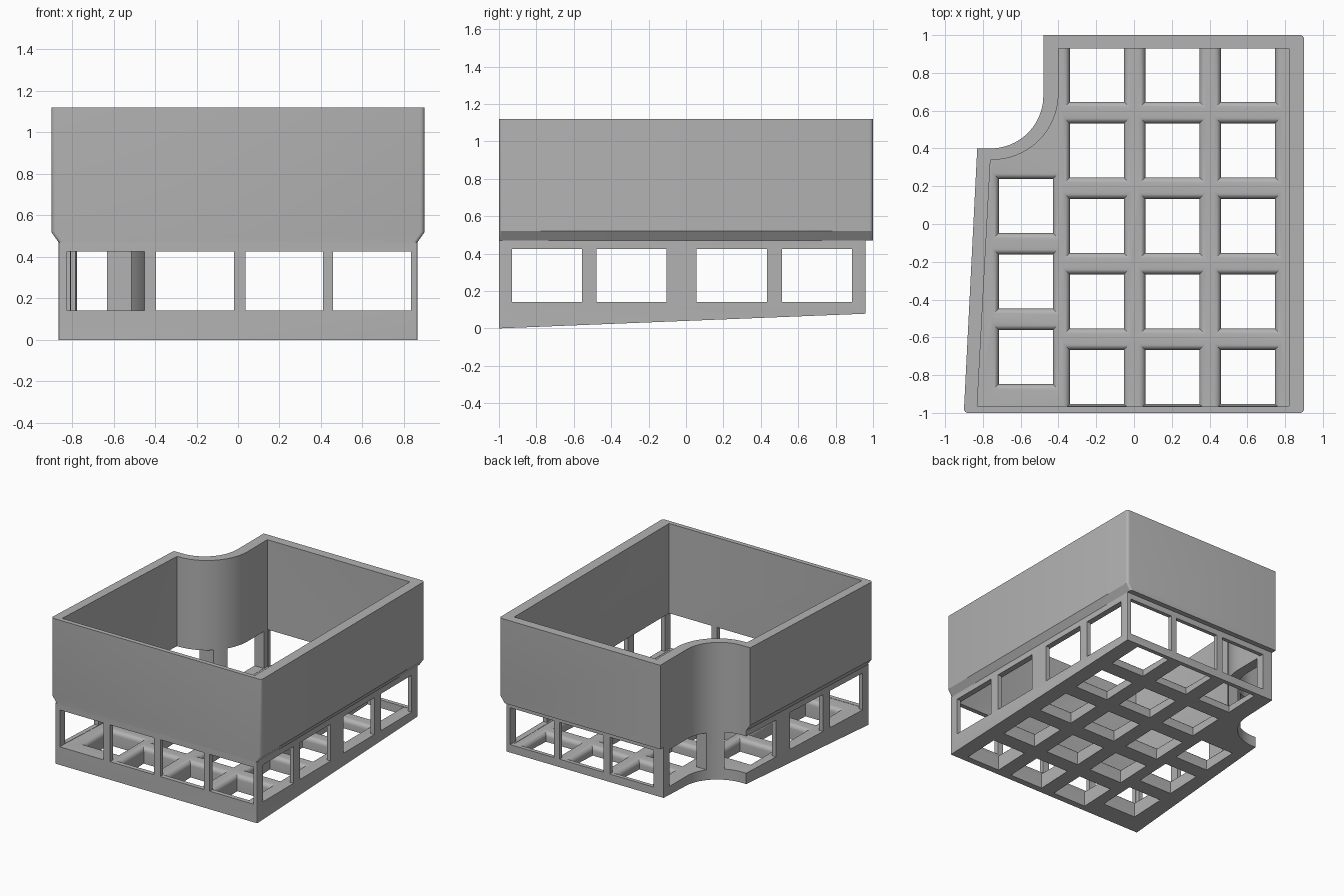
import bpy, bmesh, math

cube = bpy.data.objects.get("Cube")
if cube:
    bpy.data.objects.remove(cube, do_unlink=True)

grey = bpy.data.materials.new("plain grey")
grey.use_nodes = True
tone = (0.45, 0.45, 0.45, 1)
grey.diffuse_color = tone
grey.node_tree.nodes["Principled BSDF"].inputs["Base Color"].default_value = tone


def arc(cx, cy, r, start, end, steps):
    angles = [math.radians(start + (end - start) * i / steps) for i in range(steps + 1)]
    return [(cx + r * math.cos(a), cy + r * math.sin(a)) for a in angles]


def outline(left, right, front, back, notch_x, notch_y, notch_r, corner):
    """Plan of the tray: tapered left side and a scooped rear corner."""
    c = corner
    pts = arc(left + c, front + c, c, 180, 270, 4)
    pts += arc(right - c, front + c, c, 270, 360, 4)
    pts += arc(right - c, back - c, c, 0, 90, 4)
    pts += [(notch_x, back)]
    pts += arc(notch_x - notch_r, notch_y + notch_r, notch_r, 360, 270, 20)
    pts += [(left + 0.07, notch_y)]
    return pts


def add_loft(bm, rings):
    loops = [[bm.verts.new(p) for p in ring] for ring in rings]
    n = len(loops[0])
    for a, b in zip(loops, loops[1:]):
        for i in range(n):
            j = (i + 1) % n
            bm.faces.new((a[i], a[j], b[j], b[i]))
    bm.faces.new(loops[0][::-1])
    bm.faces.new(loops[-1])


def level(plan, z):
    return [(x, y, z) for x, y in plan]


def rect(x0, x1, y0, y1):
    return [(x0, y0), (x1, y0), (x1, y1), (x0, y1)]


def make(name, lofts):
    bm = bmesh.new()
    for rings in lofts:
        add_loft(bm, rings)
    bmesh.ops.remove_doubles(bm, verts=bm.verts, dist=0.0002)
    bmesh.ops.recalc_face_normals(bm, faces=bm.faces)
    mesh = bpy.data.meshes.new(name)
    bm.to_mesh(mesh)
    bm.free()
    mesh.materials.append(grey)
    obj = bpy.data.objects.new(name, mesh)
    bpy.context.collection.objects.link(obj)
    return obj


def cut(target, lofts):
    cutter = make("cutter", lofts)
    cutter.hide_render = True
    mod = target.modifiers.new("cut", "BOOLEAN")
    mod.operation = "DIFFERENCE"
    mod.solver = "EXACT"
    mod.object = cutter
    bpy.context.view_layer.objects.active = target
    bpy.ops.object.modifier_apply(modifier=mod.name)
    bpy.data.objects.remove(cutter, do_unlink=True)


# Outer body: sloped base, narrow skirt, chamfered sides, wide upper wall
skirt = outline(-0.865, 0.865, -1, 0.96, -0.48, 0.4, 0.28, 0.004)
ledge = outline(-0.865, 0.865, -1, 1, -0.48, 0.4, 0.28, 0.02)
upper = outline(-0.9, 0.9, -1, 1, -0.48, 0.4, 0.28, 0.02)
base = [(x, y, 0.04 * (y + 1)) for x, y in skirt]
body = make("tray_body", [[base, level(skirt, 0.47), level(ledge, 0.47),
                           level(upper, 0.52), level(upper, 1.12)]])

# Open interior above the floor
FLOOR = 0.138
inner = outline(-0.83, 0.82, -0.965, 0.93, -0.40, 0.34, 0.35, 0.002)
cut(body, [[level(inner, FLOOR), level(inner, 1.3)]])

# Square floor openings with rounded upper rims
HALF, RIM = 0.143, 0.035


def opening(cx, cy):
    steps = [(0, -0.2)]
    for i in range(6):
        a = math.radians(18 * i)
        steps.append((RIM * (1 - math.cos(a)), FLOOR - RIM + RIM * math.sin(a)))
    steps.append((RIM, FLOOR + 0.06))
    rings = []
    for grow, z in steps:
        h = HALF + grow
        rings.append(level(rect(cx - h, cx + h, max(cy - h, -0.964), min(cy + h, 0.929)), z))
    return rings


centres = [(-0.197 + 0.4 * c, -0.81 + 0.4 * r) for c in range(3) for r in range(5)]
centres += [(-0.573, -0.705 + 0.4 * r) for r in range(3)]
cut(body, [opening(x, y) for x, y in centres])

# Window rows: across the tray, then front to back
SILL, HEAD = 0.14, 0.425


def window(x0, x1, y0, y1):
    plan = rect(x0, x1, y0, y1)
    return [level(plan, SILL), level(plan, HEAD)]


cut(body, [window(-1.2, 1.2, y, y + 0.375) for y in (-0.93, -0.478, 0.057, 0.512)])
cut(body, [window(-0.825, -0.45, -1.2, -0.9)]
    + [window(x, x + 0.375, -1.2, 1.2) for x in (-0.395, 0.035, 0.458)])

# Smooth the curved surfaces, keep the edges crisp
bpy.ops.object.select_all(action="DESELECT")
body.select_set(True)
bpy.context.view_layer.objects.active = body
bpy.ops.object.shade_smooth_by_angle(angle=math.radians(30))
